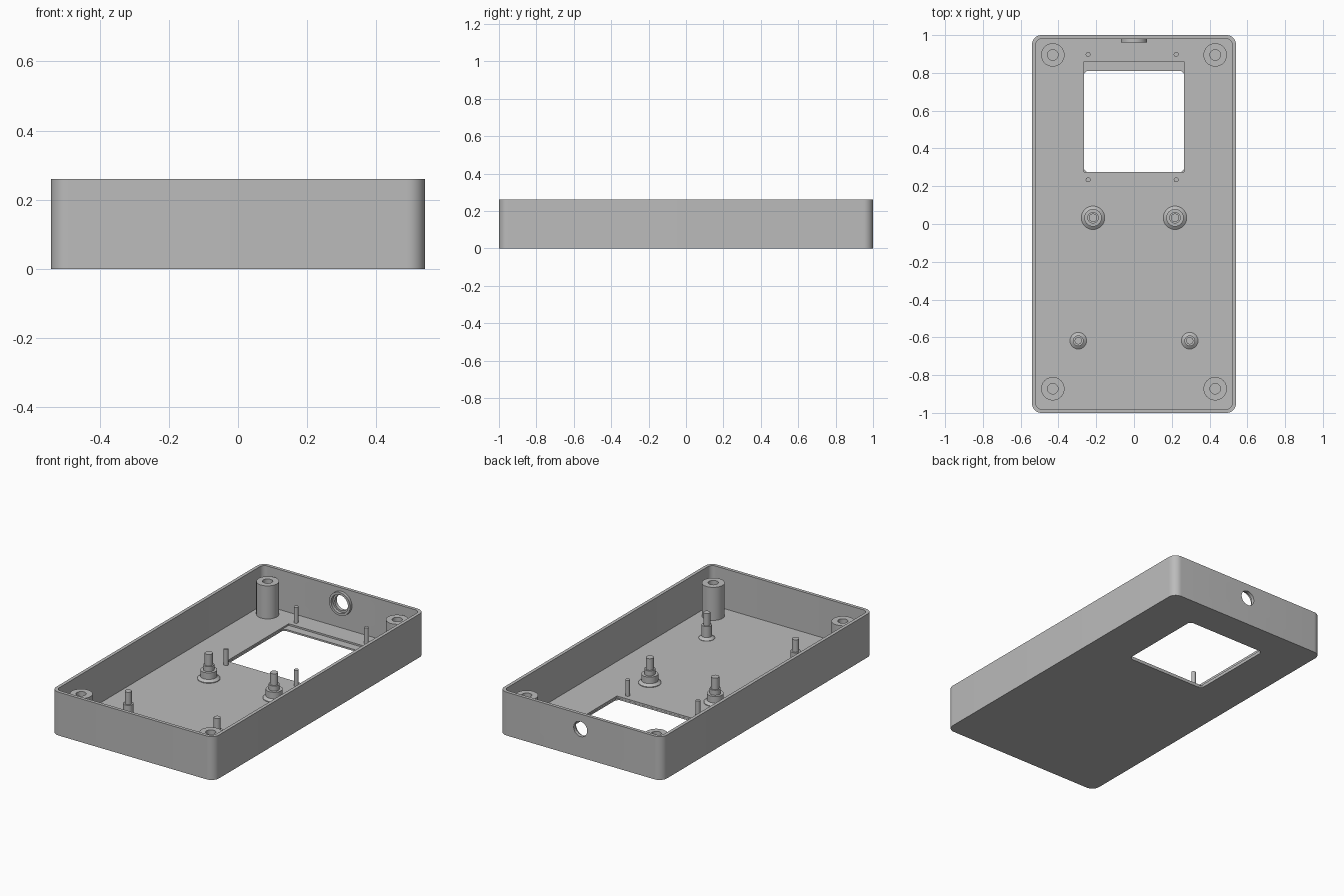
import bpy
import bmesh
from math import cos, sin, pi
from mathutils import Matrix

cube = bpy.data.objects.get("Cube")
if cube:
    bpy.data.objects.remove(cube, do_unlink=True)

grey = bpy.data.materials.new("plain grey")
grey.use_nodes = True
GREY = (0.5, 0.5, 0.5, 1)
grey.diffuse_color = GREY
grey.node_tree.nodes["Principled BSDF"].inputs["Base Color"].default_value = GREY

HALF_X, HALF_Y, HEIGHT = 0.54, 1.0, 0.26
WALL, FLOOR = 0.02, 0.02


def add_object(name, bm):
    bmesh.ops.recalc_face_normals(bm, faces=bm.faces)
    mesh = bpy.data.meshes.new(name)
    bm.to_mesh(mesh)
    bm.free()
    mesh.materials.append(grey)
    obj = bpy.data.objects.new(name, mesh)
    bpy.context.collection.objects.link(obj)
    return obj


def smooth(obj):
    bpy.ops.object.select_all(action='DESELECT')
    obj.select_set(True)
    bpy.context.view_layer.objects.active = obj
    bpy.ops.object.shade_smooth_by_angle(angle=pi / 6)


def rounded_block(name, x0, x1, y0, y1, z0, z1, radius, steps):
    """Upright block whose plan is a rectangle with rounded corners."""
    bm = bmesh.new()
    verts = []
    corners = [(x1, y1, -1, -1), (x0, y1, 1, -1), (x0, y0, 1, 1), (x1, y0, -1, 1)]
    for quarter, (x, y, sx, sy) in enumerate(corners):
        for i in range(steps + 1):
            a = (quarter + i / steps) * pi / 2
            verts.append(bm.verts.new((x + sx * radius + radius * cos(a),
                                       y + sy * radius + radius * sin(a), z0)))
    base = bm.faces.new(verts)
    top = bmesh.ops.extrude_face_region(bm, geom=[base], use_keep_orig=True)
    moved = [v for v in top["geom"] if isinstance(v, bmesh.types.BMVert)]
    bmesh.ops.translate(bm, verts=moved, vec=(0, 0, z1 - z0))
    return add_object(name, bm)


def turned(name, profile, location, matrix=None, sides=32):
    """Closed surface spun from a (radius, height) profile."""
    bm = bmesh.new()
    verts = [bm.verts.new((r, 0, z)) for r, z in profile]
    edges = [bm.edges.new(pair) for pair in zip(verts, verts[1:])]
    bmesh.ops.spin(bm, geom=verts + edges, cent=(0, 0, 0), axis=(0, 0, 1),
                   angle=2 * pi, steps=sides, use_duplicate=False)
    bmesh.ops.remove_doubles(bm, verts=bm.verts, dist=0.0001)
    bmesh.ops.transform(bm, verts=bm.verts, matrix=matrix or Matrix())
    bmesh.ops.translate(bm, verts=bm.verts, vec=location)
    obj = add_object(name, bm)
    smooth(obj)
    return obj


# Open tray with cavity, display window, window ledge and rear socket hole
case = rounded_block("case_shell", -HALF_X, HALF_X, -HALF_Y, HALF_Y, 0, HEIGHT, 0.05, 10)
facing_back = Matrix.Rotation(-pi / 2, 4, 'X')
HOLE_Z = 0.17
cutters = [
    rounded_block("cavity_cutter", WALL - HALF_X, HALF_X - WALL, WALL - HALF_Y,
                  HALF_Y - WALL, FLOOR, HEIGHT + 0.1, 0.03, 8),
    rounded_block("window_cutter", -0.265, 0.265, 0.275, 0.81, -0.1, 0.1, 0.016, 1),
    rounded_block("ledge_cutter", -0.266, 0.266, 0.274, 0.86, 0.01, 0.1, 0.001, 1),
    turned("socket_cutter", [(0, -0.05), (0.045, -0.05), (0.045, 0.1), (0, 0.1)],
           (0, 0.97, HOLE_Z), facing_back),
]
for cutter in cutters:
    cutter.hide_render = True
    mod = case.modifiers.new(cutter.name, 'BOOLEAN')
    mod.operation = 'DIFFERENCE'
    mod.solver = 'EXACT'
    mod.object = cutter
    bpy.context.view_layer.objects.active = case
    bpy.ops.object.modifier_apply(modifier=mod.name)
    bpy.data.objects.remove(cutter, do_unlink=True)
smooth(case)

# Raised collar around the socket hole, inside the rear wall
turned("socket_collar", [(0.056, 0.021), (0.056, 0), (0.07, 0), (0.07, 0.021)],
       (0, 0.962, HOLE_Z), facing_back)

# Hollow screw posts, stepped supports and locating pins
post = [(0, 0.03), (0.028, 0.03), (0.028, 0.218), (0.062, 0.218), (0.062, 0.015)]
large_support = [(0.062, 0.018), (0.062, 0.024), (0.046, 0.036), (0.046, 0.075),
                 (0.03, 0.075), (0.03, 0.105), (0.022, 0.105), (0.022, 0.174), (0, 0.174)]
small_support = [(0.044, 0.018), (0.044, 0.022), (0.028, 0.034), (0.028, 0.1),
                 (0.019, 0.1), (0.019, 0.174), (0, 0.174)]
pin = [(0.013, 0.015), (0.013, 0.115), (0, 0.115)]

for side, s in (("left", 1), ("right", -1)):
    turned(f"rear_{side}_screw_post", post, (s * 0.43, 0.895, 0))
    turned(f"front_{side}_screw_post", post, (s * 0.43, -0.872, 0))
    turned(f"{side}_large_support", large_support, (s * 0.217, 0.033, 0))
    turned(f"{side}_small_support", small_support, (s * 0.295, -0.618, 0))
    for end, y in (("rear", 0.898), ("front", 0.234)):
        turned(f"{end}_{side}_window_pin", pin, (s * 0.233 - 0.01, y, 0), sides=16)
